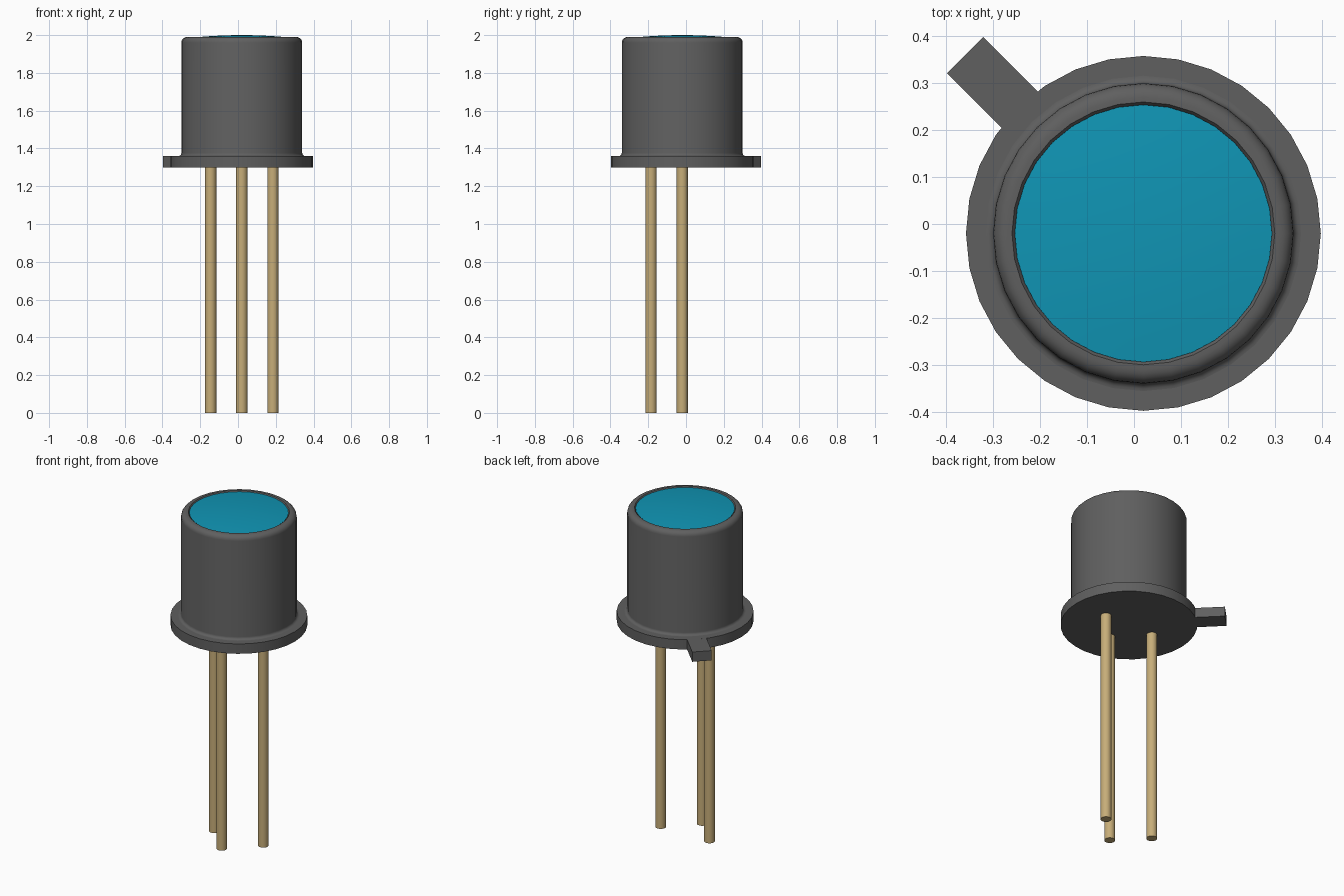
import bpy, bmesh, math
from mathutils import Matrix

if "Cube" in bpy.data.objects:
    bpy.data.objects.remove(bpy.data.objects["Cube"], do_unlink=True)

CX, CY = 0.02, -0.02   # axis of the can
SIDES = 32


def material(name, rgb):
    m = bpy.data.materials.new(name)
    m.use_nodes = True
    m.diffuse_color = (*rgb, 1)
    m.node_tree.nodes["Principled BSDF"].inputs["Base Color"].default_value = (*rgb, 1)
    return m


grey = material("dark grey metal", (0.115, 0.115, 0.115))
blue = material("blue glass", (0.005, 0.3, 0.46))
gold = material("gold leads", (0.57, 0.42, 0.19))


def finish(name, bm, mat, smooth=True):
    bmesh.ops.recalc_face_normals(bm, faces=bm.faces)
    mesh = bpy.data.meshes.new(name)
    bm.to_mesh(mesh)
    bm.free()
    mesh.materials.append(mat)
    ob = bpy.data.objects.new(name, mesh)
    bpy.context.collection.objects.link(ob)
    if smooth:
        bpy.ops.object.select_all(action='DESELECT')
        ob.select_set(True)
        bpy.context.view_layer.objects.active = ob
        bpy.ops.object.shade_smooth_by_angle(angle=math.radians(35))
    return ob


def lathe(name, profile, mat, x=CX, y=CY, sides=SIDES):
    """Spin a (radius, height) profile around a vertical axis."""
    bm = bmesh.new()
    verts = [bm.verts.new((r, 0, z)) for r, z in profile]
    edges = [bm.edges.new(pair) for pair in zip(verts, verts[1:])]
    bmesh.ops.spin(bm, geom=verts + edges, cent=(0, 0, 0), axis=(0, 0, 1),
                   angle=math.tau, steps=sides, use_duplicate=False)
    bmesh.ops.remove_doubles(bm, verts=bm.verts, dist=0.0002)
    bmesh.ops.translate(bm, verts=bm.verts, vec=(x, y, 0))
    return finish(name, bm, mat)


def arc(cr, cz, radius, start, end, steps=5):
    """Quarter-round points for a profile."""
    angles = [math.radians(start + (end - start) * i / steps) for i in range(steps + 1)]
    return [(cr + radius * math.cos(a), cz + radius * math.sin(a)) for a in angles]


# Base flange
lathe("flange", [(0, 1.3), (0.378, 1.3), (0.378, 1.36), (0, 1.36)], grey)

# Can with a flared foot, rounded shoulder and a lip around the window
can = arc(0.336, 1.376, 0.016, 270, 180) + arc(0.29, 1.96, 0.03, 0, 90)
lathe("can", can + [(0.28, 1.99), (0.273, 1.98)], grey)

# Shallow domed window
dome = [(0.274 * (1 - i / 6), 1.985 + 0.015 * (1 - (1 - i / 6) ** 2)) for i in range(7)]
lathe("window", dome, blue)

# Orientation tab pointing back and to the model's right
bm = bmesh.new()
bmesh.ops.create_cube(bm, size=1, matrix=(
    Matrix.Translation((CX, CY, 1.33)) @ Matrix.Rotation(math.radians(135), 4, 'Z')
    @ Matrix.Translation((0.437, 0, 0)) @ Matrix.Diagonal((0.2, 0.109, 0.0596, 1))))
finish("tab", bm, grey, smooth=False)

# Three leads
for name, dx, dy in (("right_lead", -1, 0), ("front_lead", 0, -1), ("left_lead", 1, 0)):
    lathe(name, [(0, 0), (0.03, 0), (0.03, 1.305), (0, 1.305)], gold,
          CX + 0.165 * dx, CY + 0.165 * dy, 16)
